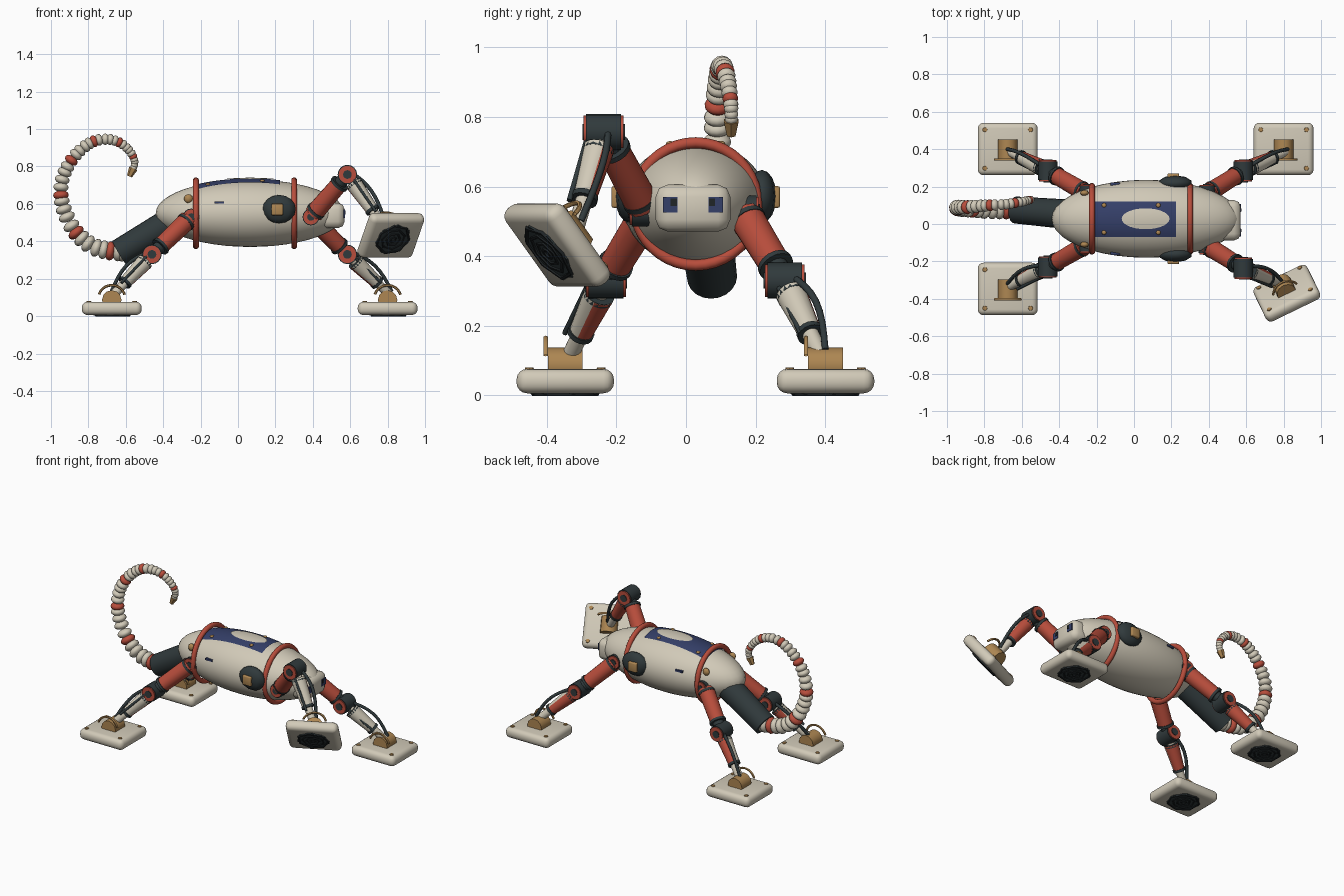
import bpy, bmesh, math
from mathutils import Vector, Matrix

cube = bpy.data.objects.get("Cube")
if cube:
    bpy.data.objects.remove(cube)


def material(name, rgb):
    m = bpy.data.materials.new(name)
    m.use_nodes = True
    m.diffuse_color = (*rgb, 1)
    m.node_tree.nodes["Principled BSDF"].inputs["Base Color"].default_value = (*rgb, 1)
    return m


CREAM = material("cream shell", (.64, .59, .48))
RED = material("brick red", (.48, .075, .045))
DARK = material("dark slate", (.03, .042, .045))
BLUE = material("navy blue", (.035, .05, .14))
GOLD = material("brass", (.42, .24, .085))
BLACK = material("sole rubber", (.014, .018, .02))


def finish(name, bm, mats, matrix=Matrix(), angle=35):
    me = bpy.data.meshes.new(name)
    bmesh.ops.recalc_face_normals(bm, faces=bm.faces)
    bm.to_mesh(me)
    bm.free()
    for m in mats if isinstance(mats, list) else [mats]:
        me.materials.append(m)
    for p in me.polygons:
        p.use_smooth = True
    me.set_sharp_from_angle(angle=math.radians(angle))
    ob = bpy.data.objects.new(name, me)
    ob.matrix_world = matrix
    bpy.context.collection.objects.link(ob)
    return ob


def between(a, b):
    """Frame centred between two points with z along them."""
    a, b = Vector(a), Vector(b)
    return Matrix.Translation((a + b) / 2) @ (b - a).to_track_quat('Z', 'Y').to_matrix().to_4x4()


def rod(name, a, b, r1, r2, mat, frame=Matrix(), seg=16):
    bm = bmesh.new()
    bmesh.ops.create_cone(bm, cap_ends=True, segments=seg, radius1=r1, radius2=r2,
                          depth=(Vector(b) - Vector(a)).length)
    return finish(name, bm, mat, frame @ between(a, b))


def ball(name, c, size, mat, rot=Matrix(), u=16, v=10):
    bm = bmesh.new()
    bmesh.ops.create_uvsphere(bm, u_segments=u, v_segments=v, radius=1)
    bmesh.ops.scale(bm, vec=size, verts=bm.verts)
    return finish(name, bm, mat, Matrix.Translation(c) @ rot, 60)


def box(name, c, size, mat, bevel=0, frame=Matrix(), seg=2):
    bm = bmesh.new()
    bmesh.ops.create_cube(bm, size=1)
    bmesh.ops.scale(bm, vec=size, verts=bm.verts)
    if bevel:
        bmesh.ops.bevel(bm, geom=bm.edges[:], offset=bevel, segments=seg, profile=.5, affect='EDGES')
    return finish(name, bm, mat, frame @ Matrix.Translation(c), 50)


def ring(name, R, r, mat, frame, n=40, k=10, arc=1):
    """Torus, or part of one, around the frame's z axis."""
    bm = bmesh.new()
    count = n if arc == 1 else n + 1
    loops = []
    for i in range(count):
        t = math.tau * arc * i / n
        loops.append([bm.verts.new(((R + r * math.cos(p)) * math.cos(t),
                                    (R + r * math.cos(p)) * math.sin(t), r * math.sin(p)))
                      for p in (math.tau * j / k for j in range(k))])
    for i in range(n):
        a, b = loops[i], loops[(i + 1) % count]
        for j in range(k):
            bm.faces.new((a[j], a[(j + 1) % k], b[(j + 1) % k], b[j]))
    return finish(name, bm, mat, frame, 60)


def tube(name, points, r, mat):
    cu = bpy.data.curves.new(name, 'CURVE')
    cu.dimensions = '3D'
    cu.bevel_depth, cu.bevel_resolution, cu.use_fill_caps = r, 2, True
    s = cu.splines.new('POLY')
    s.points.add(len(points) - 1)
    for q, p in zip(s.points, points):
        q.co = (*p, 1)
    cu.materials.append(mat)
    bpy.context.collection.objects.link(bpy.data.objects.new(name, cu))


# Body shell and hoops
BODY, RAD = Vector((.065, .028, .55)), Vector((.505, .208, .18))
ball("body", BODY, RAD, CREAM, Matrix(), 40, 24)
ALONG_X = Matrix.Rotation(math.pi / 2, 4, 'Y')
for x in (-.225, .3):
    ring("body_hoop", .176, .016, RED, Matrix.Translation((x, BODY.y, BODY.z)) @ ALONG_X)


def on_body(x, y, lift):
    dx, dy = (x - BODY.x) / RAD.x, (y - BODY.y) / RAD.y
    return Vector((x, y, BODY.z + lift + RAD.z * math.sqrt(max(0, 1 - dx * dx - dy * dy))))


def plate(name, shape, nu, nv, mat, lift):
    """Thin sheet laid on the back of the body."""
    bm = bmesh.new()
    g = [[bm.verts.new(on_body(*shape(i / nu, j / nv), lift)) for j in range(nv + 1)] for i in range(nu + 1)]
    for i in range(nu):
        for j in range(nv):
            bm.faces.new((g[i][j], g[i + 1][j], g[i + 1][j + 1], g[i][j + 1]))
    bmesh.ops.remove_doubles(bm, verts=bm.verts, dist=1e-5)
    finish(name, bm, mat, angle=60)


# Back panel with oval badge and bolts
plate("back_panel", lambda u, v: (-.23 + .455 * u, -.07 + .19 * v), 16, 10, BLUE, .006)
plate("back_oval", lambda u, v: (.062 + .128 * u * math.cos(math.tau * v),
                                 .028 + .056 * u * math.sin(math.tau * v)), 6, 28, CREAM, .010)
for x in (-.16, .13):
    for y in (-.045, .1):
        ball("panel_bolt", on_body(x, y, .006), (.013, .013, .008), GOLD, Matrix(), 8, 6)

# Snout with eyes
box("snout", (.505, .02, .538), (.13, .215, .135), CREAM, .035)
for y in (-.045, .085):
    box("eye", (.569, y, .548), (.008, .042, .045), BLUE)
    box("eye_pupil", (.573, y + .01 * (1 if y < 0 else -1), .555), (.005, .018, .022), BLACK)

# Side ports, bolts and small marks
for s in (-1, 1):
    ball("side_port", (.22, BODY.y + s * .19, .572), (.093, .042, .076), DARK, Matrix(), 10, 8)
    box("port_block", (.21, BODY.y + s * .225, .57), (.062, .035, .062), GOLD, .006)
    ball("side_bolt", (-.265, BODY.y + s * .138, .628), (.024, .016, .024), GOLD, Matrix(), 8, 6)
    box("side_mark", (-.1, BODY.y + s * .184, .608), (.05, .02, .012), BLUE, 0,)

# Tail base and beaded tail
rod("tail_base", (-.33, .05, .52), (-.635, .075, .34), .08, .072, DARK, seg=20)
PATH = [Vector(p) for p in (
    (-.62, .075, .345), (-.69, .075, .35), (-.78, .075, .375), (-.86, .08, .44), (-.915, .082, .53),
    (-.945, .085, .63), (-.94, .09, .73), (-.9, .09, .82), (-.84, .095, .89), (-.77, .1, .935),
    (-.69, .105, .945), (-.62, .115, .92), (-.57, .125, .87), (-.552, .13, .82), (-.566, .13, .775))]
line = []
for i in range(len(PATH) - 1):
    a, b, c, d = (PATH[min(max(i + k, 0), len(PATH) - 1)] for k in (-1, 0, 1, 2))
    for t in (k / 12 for k in range(12)):
        line.append(b + (c - a) * (t / 2) + (2 * a - 5 * b + 4 * c - d) * (t * t / 2)
                    + (3 * b - a - 3 * c + d) * (t ** 3 / 2))
BEADS = 38
for i in range(BEADS):
    f = i / (BEADS - 1)
    at = int((len(line) - 2) * (1.25 * f - .25 * f * f))
    r = .054 - .036 * f
    turn = (line[at + 1] - line[max(at - 1, 0)]).to_track_quat('Z', 'Y').to_matrix().to_4x4()
    ball("tail_bead", line[at], (r, r, .03 - .014 * f), RED if i % 5 == 2 else CREAM, turn, 14, 8)
rod("tail_tip", line[-1] + Vector((.005, 0, .012)), line[-1] + Vector((-.015, 0, -.03)), .024, .014, GOLD, seg=6)


# Feet: local origin at the pad's middle
def foot(frame):
    T = Matrix.Translation
    box("foot_pad", (0, 0, 0), (.32, .28, .07), CREAM, .03, frame, 4)
    rod("sole_disc", (0, 0, -.039), (0, 0, -.03), .098, .105, DARK, frame, 7)
    for k, r in enumerate((.093, .066, .04, .016)):
        ring("sole_tread", r, .008, BLACK, frame @ T((0, 0, -.036)) @ Matrix.Rotation(.5 * k, 4, 'Z'), 7 - k // 2, 6)
    for x in (-.122, .122):
        for y in (-.103, .103):
            rod("foot_bolt", (x, y, .03), (x, y, .039), .014, .012, GOLD, frame, 8)
    rod("ankle_block", (0, -.05, .045), (0, .05, .045), .052, .052, GOLD, frame, 12)
    ring("ankle_clip", .072, .007, GOLD,
         frame @ T((0, -.056, .052)) @ Matrix.Rotation(math.pi / 2, 4, 'X') @ Matrix.Rotation(.3, 4, 'Z'),
         20, 6, .4)


def joint(name, c, r, half):
    """Hinge drum along y with red end discs and dark hub."""
    for part, rr, h, mat in (("drum", r, half, DARK), ("disc", r * .9, half + .007, RED),
                             ("hub", r * .45, half + .011, DARK)):
        rod(name + "_" + part, c - Vector((0, h, 0)), c + Vector((0, h, 0)), rr, rr, mat)


# Limb: two-tone shin, red thigh, collars and a bowed cable
def limb(name, hip, knee, ankle):
    hip, knee, ankle = Vector(hip), Vector(knee), Vector(ankle)
    joint(name + "_hip", hip, .045, .04)
    joint(name + "_knee", knee, .052, .05)
    t = lambda f: hip.lerp(knee, f)
    s = lambda f: knee.lerp(ankle, f)
    rod(name + "_thigh", t(.08), t(.8), .05, .046, RED, seg=18)
    rod(name + "_thigh_core", t(.75), knee, .034, .034, DARK)
    for f in (.14, .78):
        rod(name + "_thigh_collar", t(f - .025), t(f + .025), .052, .052, DARK)
    shin = rod(name + "_shin", s(.18), s(.7), .045, .034, [CREAM, RED], seg=18)
    turn = shin.matrix_world.to_3x3()
    for p in shin.data.polygons:
        n = turn @ p.normal
        p.material_index = 0 if n.z - n.y > -.1 else 1
    rod(name + "_shin_core", knee, ankle, .026, .024, CREAM)
    for f in (.2, .7):
        rod(name + "_shin_collar", s(f - .025), s(f + .025), .047 - .012 * f, .047 - .012 * f, DARK)
    side = Vector((.02 * math.copysign(1, ankle.x), .022, .028))
    tube(name + "_cable", [s(f) + side * (.6 + 1.1 * math.sin(math.pi * f)) for f in
                           (k / 8 for k in range(9))], .010, DARK)
    tube(name + "_strut", [s(f) + Vector((0, -.036, .02)) for f in (.05, .4, .8)], .008, DARK)


# Three planted legs
for name, s, fx, hip, knee in (("back_right", -1, -.675, -.25, -.46), ("back_left", 1, -.675, -.25, -.46),
                               ("front_left", 1, .8, .39, .585)):
    y = lambda d: .027 + s * d
    limb(name + "_leg", (hip, y(.135), .53), (knee, y(.257), .33), (fx + .01, y(.36), .115))
    foot(Matrix.Translation((fx, y(.374), .041)))

# Raised front leg with its tilted foot
limb("front_right_leg", (.39, -.115, .53), (.585, -.237, .757), (.775, -.315, .485))
u, up = Vector((.9, .436, 0)).normalized(), Vector((-.34, .702, .62)).normalized()
tilt = Matrix((u, up.cross(u), up)).transposed().to_4x4()
foot(Matrix.Translation((.817, -.37, .432)) @ tilt)
